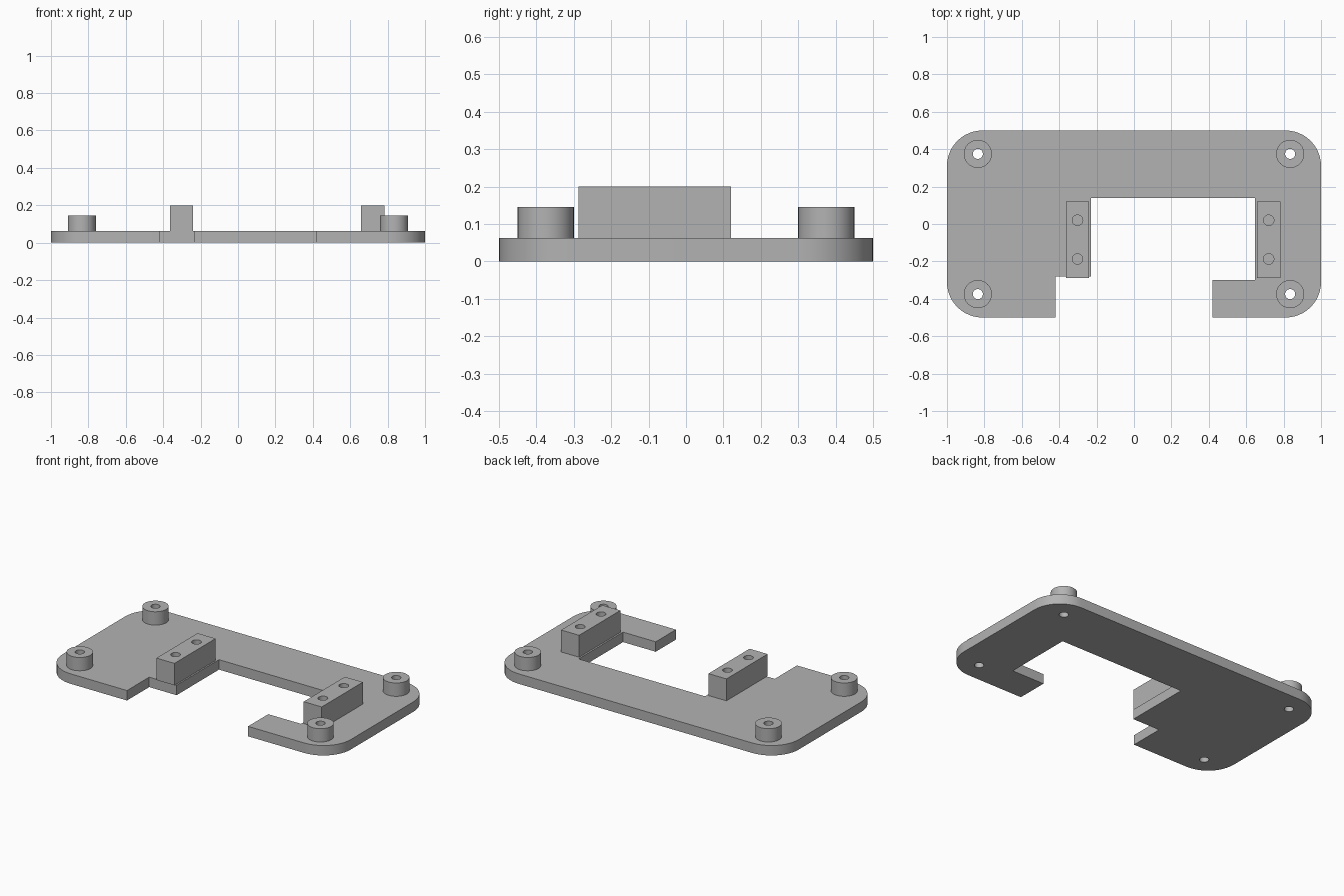
import bpy, bmesh, math

if "Cube" in bpy.data.objects:
    bpy.data.objects.remove(bpy.data.objects["Cube"])

PLATE_TOP = 0.0625
BOSS_TOP = 0.146
BLOCK_TOP = 0.2

grey = bpy.data.materials.new("plain grey")
grey.diffuse_color = (0.45, 0.45, 0.45, 1)
grey.use_nodes = True
grey.node_tree.nodes["Principled BSDF"].inputs["Base Color"].default_value = grey.diffuse_color


def arc(cx, cy, r, start, end, n):
    """Points along an arc, angles in degrees."""
    return [(cx + r * math.cos(math.radians(start + (end - start) * i / n)),
             cy + r * math.sin(math.radians(start + (end - start) * i / n)))
            for i in range(n + 1)]


def circle(cx, cy, r, n=32):
    return arc(cx, cy, r, 0, 360, n)[:-1]


def rect(x0, x1, y0, y1):
    return [(x0, y0), (x1, y0), (x1, y1), (x0, y1)]


def slab(name, loops, z0, z1):
    """Solid between two heights: first loop is the outline, others are holes."""
    bm = bmesh.new()
    caps = ([], [])
    for loop in loops:
        rings = [[bm.verts.new((x, y, z)) for x, y in loop] for z in (z0, z1)]
        n = len(loop)
        for i in range(n):
            j = (i + 1) % n
            for ring, cap in zip(rings, caps):
                cap.append(bm.edges.new((ring[i], ring[j])))
            bm.faces.new((rings[0][i], rings[0][j], rings[1][j], rings[1][i]))
    for cap in caps:
        bmesh.ops.triangle_fill(bm, use_beauty=True, edges=cap)
    bmesh.ops.recalc_face_normals(bm, faces=bm.faces[:])
    mesh = bpy.data.meshes.new(name)
    bm.to_mesh(mesh)
    bm.free()
    mesh.materials.append(grey)
    ob = bpy.data.objects.new(name, mesh)
    bpy.context.collection.objects.link(ob)
    bpy.ops.object.select_all(action='DESELECT')
    ob.select_set(True)
    bpy.context.view_layer.objects.active = ob
    bpy.ops.object.shade_smooth_by_angle(angle=math.radians(30))
    return ob


# Base plate: rounded corners, stepped opening on the front side
R = 0.19
outline = (arc(-1 + R, -0.5 + R, R, 180, 270, 12)
           + [(-0.42, -0.5), (-0.42, -0.28), (-0.23, -0.28), (-0.23, 0.14),
              (0.647, 0.14), (0.647, -0.30), (0.42, -0.30), (0.42, -0.5)]
           + arc(1 - R, -0.5 + R, R, 270, 360, 12)
           + arc(1 - R, 0.5 - R, R, 0, 90, 12)
           + arc(-1 + R, 0.5 - R, R, 90, 180, 12))
corners = [(sx * 0.835, sy * 0.375) for sx in (-1, 1) for sy in (-1, 1)]
slab("base_plate", [outline] + [circle(x, y, 0.027) for x, y in corners], 0, PLATE_TOP)

# Corner standoffs with through holes
for i, (x, y) in enumerate(corners):
    slab(f"standoff_{i + 1}", [circle(x, y, 0.075, 48), circle(x, y, 0.027)],
         PLATE_TOP, BOSS_TOP)

# Mounting blocks with two blind screw holes each
for side, x in (("left", -0.302), ("right", 0.72)):
    slab(f"mounting_block_{side}",
         [rect(x - 0.0625, x + 0.0625, -0.288, 0.12)]
         + [circle(x, y, 0.028) for y in (0.02, -0.187)],
         PLATE_TOP, BLOCK_TOP)
